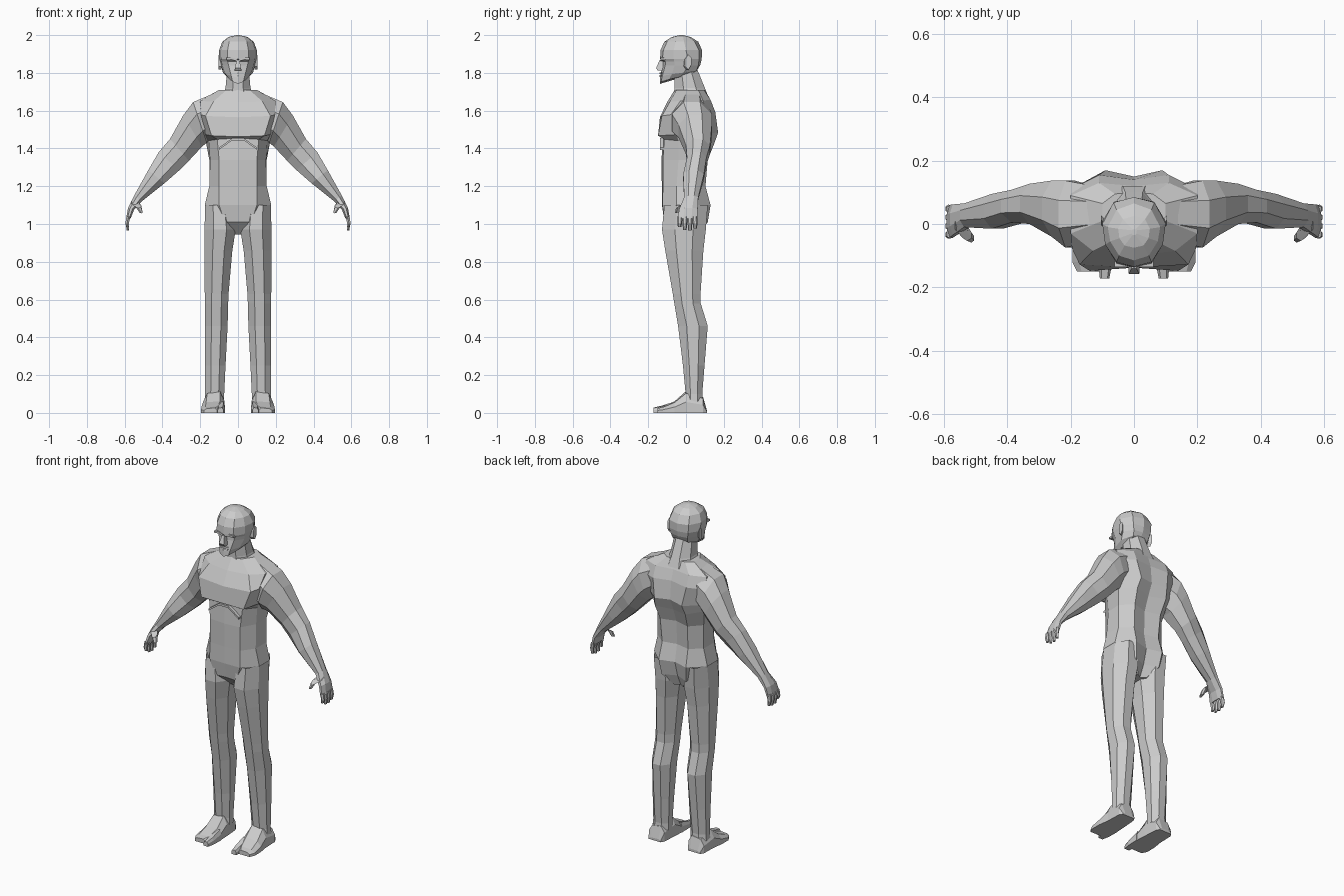
import bpy, bmesh, math
from mathutils import Vector


def loft(name, rings, start=True, end=True, mirror=False):
    """Skin a list of equal-length point rings; optionally mirror across x = 0."""
    bm = bmesh.new()
    vs = [[bm.verts.new(p) for p in r] for r in rings]
    n = len(rings[0])
    for a, b in zip(vs, vs[1:]):
        for i in range(n):
            j = (i + 1) % n
            bm.faces.new((a[i], a[j], b[j], b[i]))
    if start:
        bm.faces.new(vs[0][::-1])
    if end:
        bm.faces.new(vs[-1])
    bmesh.ops.recalc_face_normals(bm, faces=bm.faces)
    me = bpy.data.meshes.new(name)
    bm.to_mesh(me)
    bm.free()
    ob = bpy.data.objects.new(name, me)
    bpy.context.collection.objects.link(ob)
    if mirror:
        m = ob.modifiers.new("mirror", 'MIRROR')
        m.use_mirror_merge = False
    return ob


def half(z, *pts):
    """Symmetric ring from half a section; z may be (front, back)."""
    zf, zb = z if isinstance(z, tuple) else (z, z)
    n = len(pts) - 1
    right = [(x, y, zf + (zb - zf) * i / n) for i, (x, y) in enumerate(pts)]
    return right + [(-x, y, h) for x, y, h in right[-2:0:-1]]


def ring(c, u, v, n=8):
    """Flat-sided polygon whose flats lie at the ends of u and v."""
    k = 1 / math.cos(math.pi / n)
    c, u, v = Vector(c), Vector(u), Vector(v)
    return [c + k * (math.cos(a) * u + math.sin(a) * v)
            for a in (2 * math.pi * (i + .5) / n for i in range(n))]


def level(z, x0, x1, y0, y1, n=8):
    return ring(((x0 + x1) / 2, (y0 + y1) / 2, z), ((x1 - x0) / 2, 0, 0), (0, (y1 - y0) / 2, 0), n)


def limb(xt, zt, xl, zl, y0, y1, n=8):
    """Arm section from its upper edge, lower edge and depth range."""
    return ring(((xt + xl) / 2, (y0 + y1) / 2, (zt + zl) / 2),
                ((xt - xl) / 2, 0, (zt - zl) / 2), (0, (y1 - y0) / 2, 0), n)


# Torso: hips, waist, chest with overhanging pectorals, shoulders
hips = [
    half(.945, (0, -.05), (.03, -.05), (.05, 0), (.05, .03), (.03, .07), (0, .05)),
    half(1.01, (0, -.11), (.07, -.115), (.13, -.05), (.13, .04), (.08, .115), (0, .08)),
    half(1.1, (0, -.127), (.10, -.125), (.176, -.05), (.176, .05), (.09, .13), (0, .105)),
    half(1.2, (0, -.128), (.10, -.122), (.152, -.05), (.152, .05), (.085, .103), (0, .085)),
    half(1.34, (0, -.13), (.10, -.122), (.148, -.04), (.152, .05), (.09, .115), (0, .09)),
]
chest = [
    half((1.455, 1.42), (0, -.122), (.11, -.115), (.155, -.04), (.17, .07), (.10, .15), (0, .12)),
    half((1.462, 1.49), (0, -.138), (.14, -.148), (.172, -.05), (.185, .085), (.09, .17), (0, .15)),
    half((1.565, 1.6), (0, -.138), (.172, -.128), (.195, -.08), (.2, .11), (.11, .155), (0, .14)),
    half((1.645, 1.66), (0, -.10), (.13, -.085), (.2, -.03), (.2, .09), (.11, .13), (0, .12)),
    half((1.71, 1.71), (0, -.06), (.06, -.05), (.10, .01), (.10, .065), (.06, .095), (0, .1)),
]
loft("torso", hips + chest)

# Abdominal arch below the ribs
loft("rib_arch", [limb(x, z, x, z - .012, -.137, -.10, 4)
                  for x, z in ((-.1, 1.405), (-.03, 1.455), (.03, 1.455), (.1, 1.405))])

# Neck
loft("neck", [level(1.67, -.085, .085, -.06, .12), level(1.72, -.066, .066, -.06, .1),
              level(1.83, -.056, .056, -.06, .055)], False, False)

# Head
loft("head", [
    half((1.742, 1.8), (0, -.138), (.028, -.132), (.045, -.09), (.055, -.04), (.04, .02), (0, .03)),
    half((1.775, 1.82), (0, -.138), (.036, -.125), (.066, -.075), (.08, -.01), (.05, .055), (0, .062)),
    half(1.84, (0, -.125), (.05, -.11), (.083, -.06), (.09, .01), (.055, .065), (0, .075)),
    half(1.86, (0, -.125), (.055, -.108), (.087, -.062), (.095, .01), (.06, .068), (0, .08)),
    half(1.873, (0, -.137), (.055, -.125), (.09, -.065), (.099, .01), (.063, .07), (0, .083)),
    half(1.92, (0, -.135), (.055, -.12), (.091, -.065), (.1, 0), (.065, .068), (0, .085)),
    half(1.965, (0, -.115), (.047, -.1), (.075, -.055), (.083, -.01), (.055, .045), (0, .065)),
    half(1.99, (0, -.075), (.03, -.068), (.046, -.045), (.05, -.015), (.035, .015), (0, .025)),
    half(2.0, (0, -.035), (.004, -.034), (.008, -.03), (.008, -.02), (.004, -.018), (0, -.015))])

# Nose, lips, brow and ears
loft("nose", [level(1.868, -.008, .008, -.14, -.11, 4), level(1.825, -.016, .016, -.158, -.11, 4),
              level(1.812, -.018, .018, -.15, -.11, 4)])
for name, z in (("upper_lip", 1.797), ("lower_lip", 1.786)):
    loft(name, [level(z - .004, -.02, .02, -.14, -.11, 6), level(z + .004, -.026, .026, -.137, -.11, 6)])
loft("brow", [ring((x, -.122, z), (0, .014, 0), (0, 0, .006), 4)
              for x, z in ((.006, 1.868), (.035, 1.876), (.062, 1.874))], mirror=True)
loft("ear", [ring((.088, .0, 1.852), (0, .012, 0), (0, 0, .03), 6),
             ring((.104, .012, 1.857), (0, .016, .004), (0, 0, .035), 6)], mirror=True)

# Arms from shoulder to palm
loft("arm", [
    limb(.12, 1.695, .14, 1.46, -.05, .12),
    limb(.238, 1.645, .165, 1.43, -.075, .137),
    limb(.29, 1.575, .19, 1.41, -.04, .137),
    limb(.36, 1.45, .26, 1.335, 0, .127),
    limb(.42, 1.38, .31, 1.285, .005, .108),
    limb(.475, 1.285, .39, 1.215, -.015, .095),
    limb(.55, 1.15, .507, 1.122, -.01, .065),
    limb(.582, 1.085, .55, 1.075, -.035, .062),
    limb(.592, 1.03, .568, 1.03, -.045, .06)], False, True, True)

# Fingers and thumb
for i, tip in enumerate((.985, .968, .966, .975)):
    y = -.032 + i * .026
    loft(f"finger_{i + 1}", [
        ring((.58, y, 1.04), (.011, 0, 0), (0, .0125, 0), 6),
        ring((.587, y * 1.05, 1.005), (.009, 0, 0), (0, .011, 0), 6),
        ring((.583, y * 1.05, tip), (.006, 0, 0), (0, .008, 0), 6)], mirror=True)
loft("thumb", [
    ring((.55, -.005, 1.115), (.016, 0, 0), (0, .02, .012), 6),
    ring((.527, -.036, 1.095), (.014, 0, 0), (0, .015, .010), 6),
    ring((.513, -.045, 1.06), (.008, 0, 0), (0, .012, .003), 6)], mirror=True)

# Legs
loft("leg", [
    level(1.1, .03, .174, -.115, .115),
    level(.97, .012, .177, -.127, .105),
    level(.86, .03, .177, -.11, .092),
    level(.63, .05, .176, -.07, .077),
    level(.58, .052, .176, -.062, .078),
    level(.46, .055, .176, -.042, .115),
    level(.25, .066, .175, -.016, .098),
    level(.1, .073, .174, -.002, .086),
    level(.06, .073, .178, -.005, .09)], False, False, True)


def foot(y, x0, x1, h, top=.6):
    """Flat-soled foot section."""
    c, w = (x0 + x1) / 2, (x1 - x0) / 2 * top
    return [(x0, y, 0), (x1, y, 0), (x1, y, h * .5), (c + w, y, h * .9),
            (c - w, y, h), (x0, y, h * .6)]


# Feet with a separate big toe
loft("foot", [foot(.11, .09, .17, .015), foot(.09, .08, .182, .085), foot(0, .073, .185, .115),
              foot(-.06, .07, .194, .062), foot(-.12, .085, .195, .034),
              foot(-.15, .11, .18, .026)], mirror=True)
loft("big_toe", [foot(-.06, .068, .115, .06), foot(-.13, .07, .112, .038),
                 foot(-.172, .078, .108, .028)], mirror=True)
